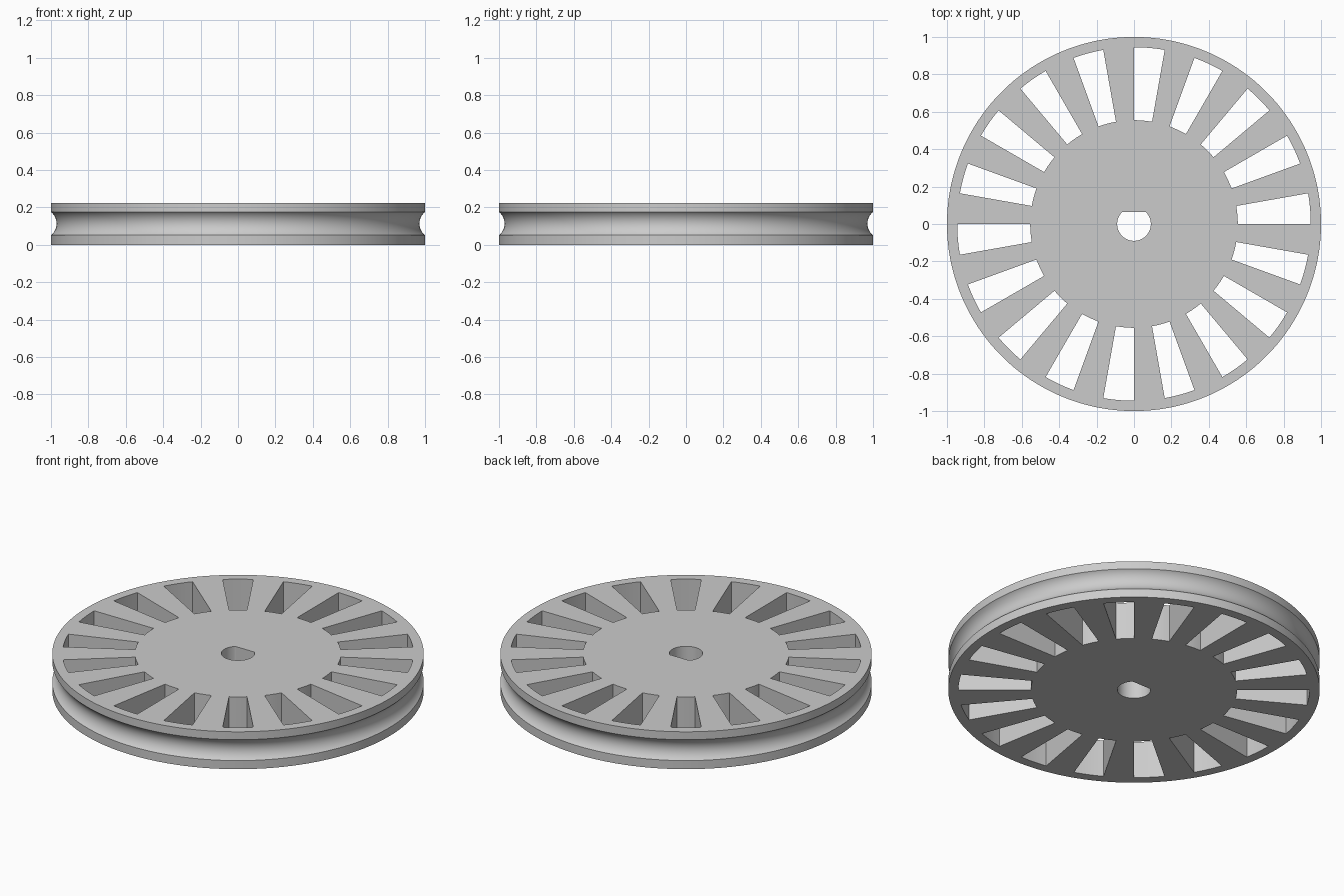
import bpy, bmesh
from math import sin, cos, radians, pi, sqrt

old = bpy.data.objects.get("Cube")
if old:
    bpy.data.objects.remove(old, do_unlink=True)

HEIGHT = 0.222
SEGMENTS = 180                 # two degrees per segment
SLOT_EVERY, SLOT_SPAN = 10, 5  # measured in segments
HOLE_R, FLAT_Y = 0.09, 0.064
HUB_R, RIM_R, OUTER_R = 0.555, 0.945, 1.0
GROOVE_MID, GROOVE_HALF, GROOVE_DEPTH = 0.113, 0.062, 0.03
GROOVE_STEPS = 12


def is_slot(seg):
    return seg % SLOT_EVERY < SLOT_SPAN


def hole_radius(angle):
    """D-shaped bore: a circle with its back side cut flat."""
    s = sin(angle)
    return min(HOLE_R, FLAT_Y / s) if s > 0 else HOLE_R


def groove_profile():
    """Outer edge from bottom to top, with a concave arc between the lips."""
    radius = (GROOVE_HALF ** 2 + GROOVE_DEPTH ** 2) / (2 * GROOVE_DEPTH)
    centre = OUTER_R - GROOVE_DEPTH + radius
    points = []
    for i in range(GROOVE_STEPS + 1):
        dz = -GROOVE_HALF * cos(pi * i / GROOVE_STEPS)
        points.append((centre - sqrt(radius ** 2 - dz ** 2), GROOVE_MID + dz))
    return [(OUTER_R, 0)] + points + [(OUTER_R, HEIGHT)]


bm = bmesh.new()
profile = groove_profile()
columns = []
for seg in range(SEGMENTS):
    a = radians(seg * 360 / SEGMENTS)

    def vert(r, z):
        return bm.verts.new((r * cos(a), r * sin(a), z))

    radii = (hole_radius(a), HUB_R, RIM_R)
    edge = [vert(r, z) for r, z in profile]
    low = [vert(r, 0) for r in radii] + [edge[0]]
    high = [vert(r, HEIGHT) for r in radii] + [edge[-1]]
    columns.append((low, high, edge))

for seg in range(SEGMENTS):
    (l0, h0, e0), (l1, h1, e1) = columns[seg], columns[(seg + 1) % SEGMENTS]
    # Hub, spoke and rim plates, skipping the slots
    for i in range(3):
        if i == 1 and is_slot(seg):
            continue
        bm.faces.new((h0[i], h0[i + 1], h1[i + 1], h1[i]))
        bm.faces.new((l0[i], l1[i], l1[i + 1], l0[i + 1]))
    # Bore wall and grooved outer edge
    bm.faces.new((l0[0], h0[0], h1[0], l1[0]))
    for k in range(len(e0) - 1):
        bm.faces.new((e0[k], e1[k], e1[k + 1], e0[k + 1]))
    # Slot end walls
    if is_slot(seg):
        bm.faces.new((l0[1], l1[1], h1[1], h0[1]))
        bm.faces.new((l0[2], h0[2], h1[2], l1[2]))
    # Spoke side walls
    if is_slot(seg) != is_slot(seg - 1):
        bm.faces.new((l0[1], l0[2], h0[2], h0[1]))

bmesh.ops.recalc_face_normals(bm, faces=bm.faces)
mesh = bpy.data.meshes.new("pulley_wheel")
bm.to_mesh(mesh)
bm.free()

grey = bpy.data.materials.new("light_grey")
grey.use_nodes = True
colour = (0.6, 0.6, 0.6, 1)
grey.diffuse_color = colour
grey.node_tree.nodes["Principled BSDF"].inputs["Base Color"].default_value = colour
mesh.materials.append(grey)

wheel = bpy.data.objects.new("pulley_wheel", mesh)
bpy.context.collection.objects.link(wheel)
bpy.ops.object.select_all(action='DESELECT')
wheel.select_set(True)
bpy.context.view_layer.objects.active = wheel
bpy.ops.object.shade_smooth_by_angle(angle=radians(30))
